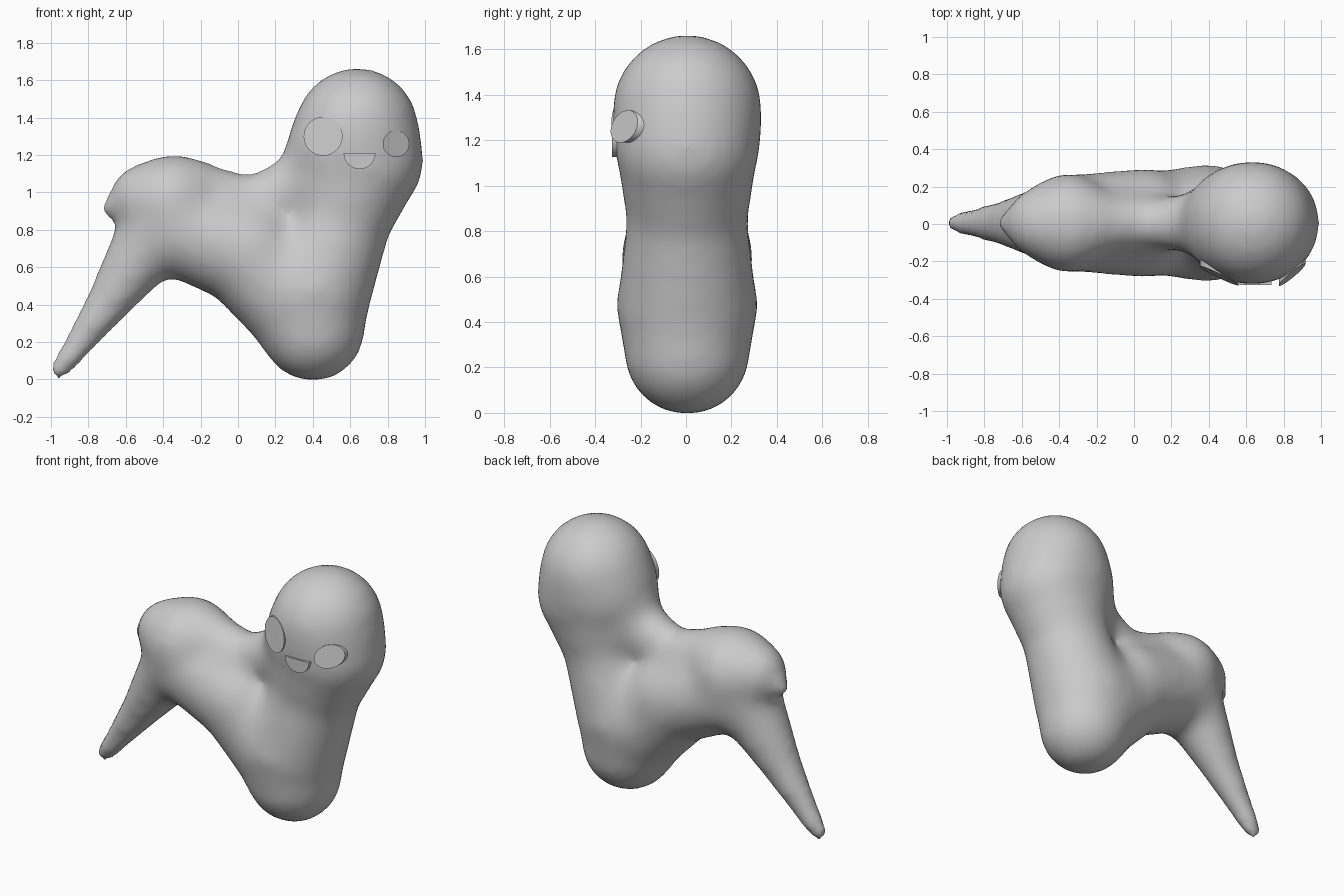
import bpy, bmesh, math
from mathutils import Vector, Matrix

if "Cube" in bpy.data.objects:
    bpy.data.objects.remove(bpy.data.objects["Cube"])

Y0 = 0.005  # centre plane of the body

# Chains of balls (x, z, radius) and the blend width used to merge each chain
CHAINS = [
    (0.00, [(.64, 1.34, .323), (.66, 1.25, .322), (.678, 1.17, .313), (.56, .86, .262),
            (.41, .48, .308), (.40, .265, .265)]),                         # head, neck, chest
    (0.06, [(.62, 1.32, .30), (.565, 1.22, .305), (.54, .88, .24)]),       # face side of head
    (0.10, [(.40, .275, .235), (.24, .46, .272), (.05, .68, .29),
            (-.28, .80, .262), (-.36, .94, .258)]),                        # belly and back
    (0.10, [(-.2, 1.0, .15), (.08, .96, .125), (.34, 1.05, .16)]),         # ridge
    (0.07, [(-.46, .75, .205), (-.7, .4, .118), (-.88, .15, .073), (-.957, .05, .056)]),  # rear limb
    (0.04, [(-.38, .94, .25), (-.50, .965, .185), (-.62, .935, .095), (-.68, .91, .055)]),  # pointed rump
]


def segments(balls):
    out = []
    for (ax, az, ar), (bx, bz, br) in zip(balls, balls[1:]):
        dx, dz = bx - ax, bz - az
        out.append((ax, az, ar, dx, dz, br - ar, 1 / (dx * dx + dz * dz)))
    return out


FIELD = [(k, segments(b)) for k, b in CHAINS]


def distance(x, y, z):
    """Blended distance to all the tapered tubes."""
    total = None
    for k, segs in FIELD:
        d = 9.0
        for ax, az, ar, dx, dz, dr, inv in segs:
            t = min(1, max(0, ((x - ax) * dx + (z - az) * dz) * inv))
            px, pz = x - ax - t * dx, z - az - t * dz
            d = min(d, math.sqrt(px * px + y * y + pz * pz) - ar - t * dr)
        if total is None:
            total = d
        else:
            h = max(k - abs(total - d), 0) / k
            total = min(total, d) - h * h * k / 4
    return total


def add_object(name, bm):
    mesh = bpy.data.meshes.new(name)
    bm.to_mesh(mesh)
    bm.free()
    ob = bpy.data.objects.new(name, mesh)
    bpy.context.collection.objects.link(ob)
    bpy.ops.object.select_all(action='DESELECT')
    bpy.context.view_layer.objects.active = ob
    ob.select_set(True)
    return ob


def relax(bm, times):
    for _ in range(times):
        bmesh.ops.smooth_vert(bm, verts=bm.verts, factor=0.5, use_axis_x=True,
                              use_axis_y=True, use_axis_z=True)


# Body: rough union of balls, fused into one skin
bm = bmesh.new()
for _, balls in CHAINS:
    for (ax, az, ar), (bx, bz, br) in zip(balls, balls[1:]):
        for i in range(6):
            t = i / 5
            c = Vector((ax + t * (bx - ax), 0, az + t * (bz - az)))
            bmesh.ops.create_icosphere(bm, subdivisions=3, radius=ar + t * (br - ar),
                                       matrix=Matrix.Translation(c))
body = add_object("body", bm)
fuse = body.modifiers.new("fuse", 'REMESH')
fuse.mode = 'VOXEL'
fuse.voxel_size = 0.03
bpy.ops.object.modifier_apply(modifier=fuse.name)

# Pull the skin onto the smoothly blended surface
bm = bmesh.new()
bm.from_mesh(body.data)
E = 0.002
for step in range(4):
    if step < 3:
        relax(bm, 1)
    for v in bm.verts:
        x, y, z = v.co
        d = distance(x, y, z)
        g = Vector((distance(x + E, y, z) - d, distance(x, y + E, z) - d,
                    distance(x, y, z + E) - d)) / E
        if g.length > 0.2:
            v.co -= g * (max(-.05, min(.05, d)) / g.length_squared)
relax(bm, 9)
bmesh.ops.translate(bm, verts=bm.verts, vec=(0, Y0, 0))
bm.to_mesh(body.data)
bm.free()
bpy.ops.object.shade_smooth()


def face_disc(name, x, z, r, y, slope_x, slope_z, start=0, sweep=2 * math.pi, depth=.05):
    """Disc that is round from the front, with its face tilted to follow the head."""
    n = 32
    count = n if sweep > 6 else n + 1
    bm = bmesh.new()
    ring = []
    for i in range(count):
        a = start + sweep * i / n
        dx, dz = r * math.cos(a), r * math.sin(a)
        ring.append(bm.verts.new((x + dx, y + slope_x * dx + slope_z * dz, z + dz)))
    face = bm.faces.new(ring)
    ext = bmesh.ops.extrude_face_region(bm, geom=[face], use_keep_orig=True)
    back = [g for g in ext['geom'] if isinstance(g, bmesh.types.BMVert)]
    bmesh.ops.translate(bm, verts=back, vec=(0, depth, 0))
    bmesh.ops.recalc_face_normals(bm, faces=bm.faces)
    add_object(name, bm)
    bpy.ops.object.shade_smooth_by_angle()


# Eyes and mouth
face_disc("left_eye", .455, 1.30, .104, -.277, -.48, .12)
face_disc("right_eye", .845, 1.26, .071, -.272, .8, .25)
face_disc("mouth", .65, 1.21, .085, -.325, 0, 0, start=math.pi, sweep=math.pi)
